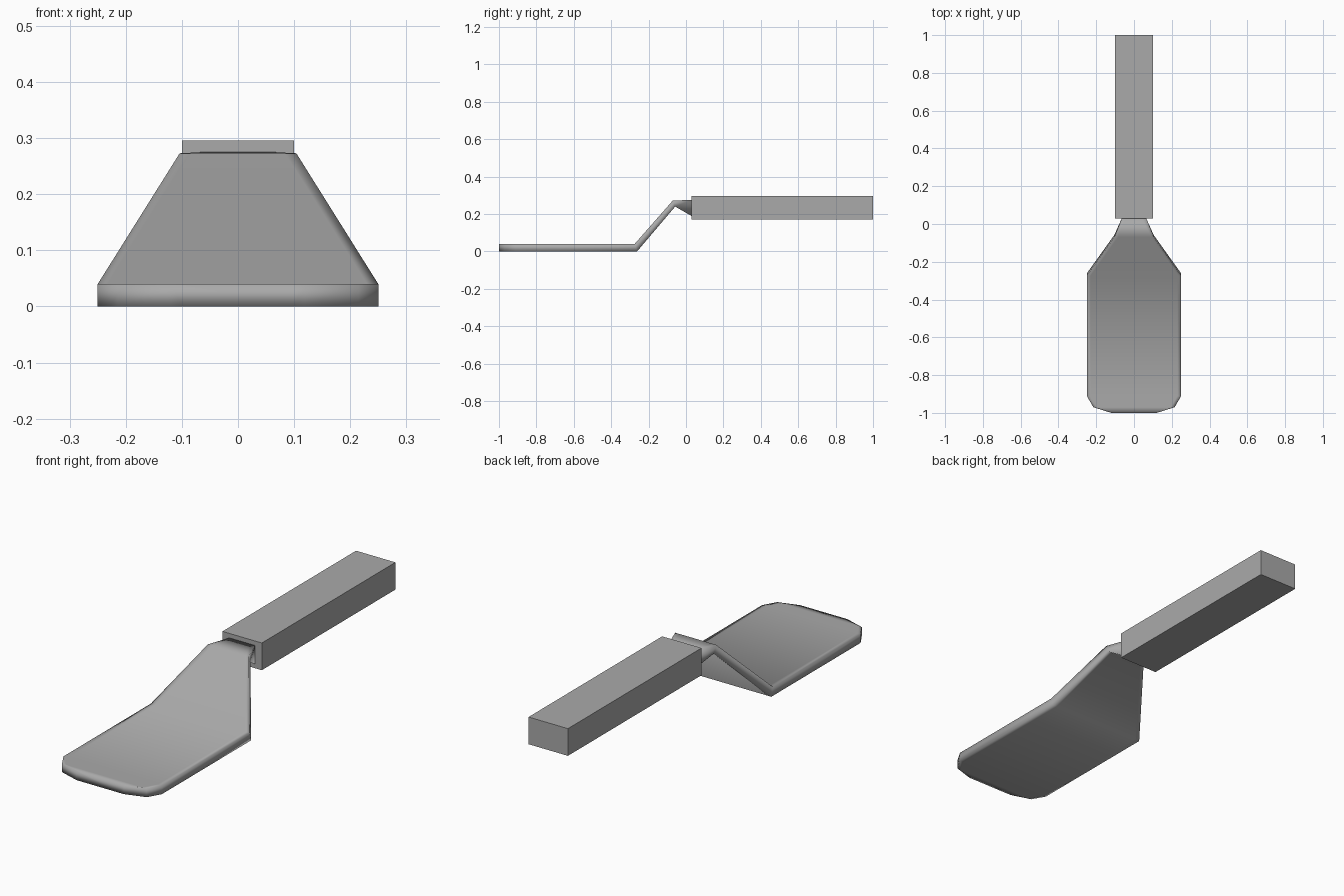
import bpy, bmesh

if "Cube" in bpy.data.objects:
    bpy.data.objects.remove(bpy.data.objects["Cube"], do_unlink=True)

grey = bpy.data.materials.new("plain_grey")
grey.use_nodes = True
COLOUR = (0.4, 0.4, 0.4, 1)
grey.diffuse_color = COLOUR
grey.node_tree.nodes["Principled BSDF"].inputs["Base Color"].default_value = COLOUR


def add_object(name, bm):
    bmesh.ops.recalc_face_normals(bm, faces=bm.faces)
    mesh = bpy.data.meshes.new(name)
    bm.to_mesh(mesh)
    bm.free()
    mesh.materials.append(grey)
    obj = bpy.data.objects.new(name, mesh)
    bpy.context.collection.objects.link(obj)
    return obj


# Handle: a plain rectangular bar
bm = bmesh.new()
bmesh.ops.create_cube(bm, size=1)
for v in bm.verts:
    v.co.x *= 0.2
    v.co.y = 0.515 + v.co.y * 0.97
    v.co.z = 0.233 + v.co.z * 0.125
add_object("handle", bm)

# Blade: cross-sections from the tip to the neck
# (y of top, y of bottom, half width, bottom z, top z)
SECTIONS = [
    (-1.0, -1.0, 0.12, 0, 0.04),
    (-0.97, -0.97, 0.215, 0, 0.04),
    (-0.91, -0.91, 0.25, 0, 0.04),
    (-0.275, -0.262, 0.25, 0, 0.04),
    (-0.07, -0.058, 0.104, 0.24, 0.273),
    (0.03, 0.03, 0.065, 0.19, 0.275),
]
bm = bmesh.new()
rings = []
for y_top, y_bottom, w, z0, z1 in SECTIONS:
    inner = w - 0.02
    columns = (-w, -inner, inner, w)
    ring = [bm.verts.new((x, y_bottom, z0)) for x in columns]
    ring += [bm.verts.new((x, y_top, z1)) for x in reversed(columns)]
    rings.append(ring)
for a, b in zip(rings, rings[1:]):
    for i in range(len(a)):
        j = (i + 1) % len(a)
        bm.faces.new((a[i], a[j], b[j], b[i]))
for ring in (rings[0], rings[-1]):
    bm.faces.new(ring)
blade = add_object("blade_and_neck", bm)
for face in blade.data.polygons:
    face.use_smooth = True
